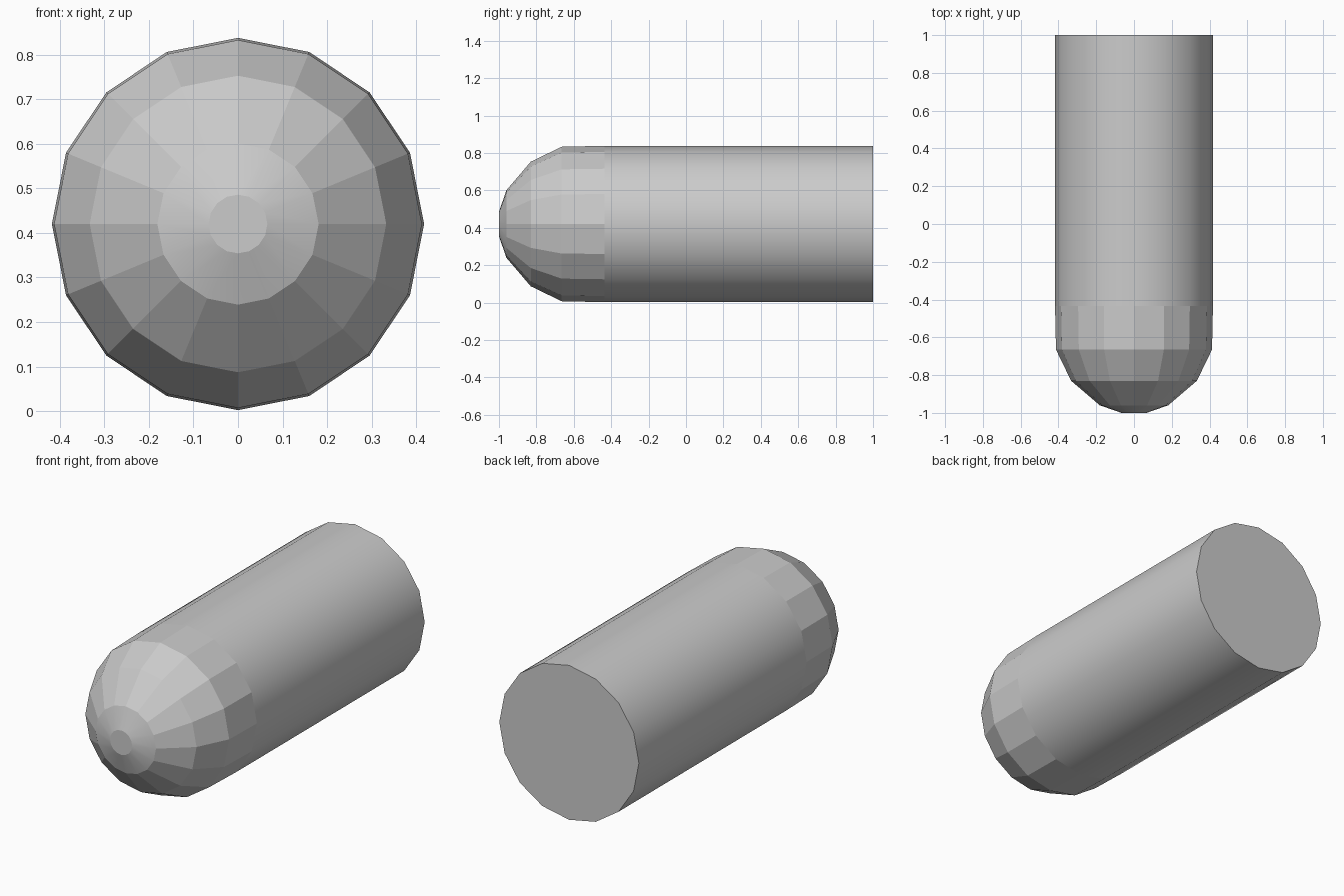
import bpy, bmesh
from math import sin, cos, pi

if "Cube" in bpy.data.objects:
    bpy.data.objects.remove(bpy.data.objects["Cube"])

SIDES = 16
CENTRE_Z = 0.42

# Profile from nose to flat back: (y, radius, smooth band after this ring)
PROFILE = [
    (-1.00, 0.066, True),
    (-0.96, 0.181, False),
    (-0.83, 0.333, False),
    (-0.665, 0.413, False),
    (-0.435, 0.418, True),
    (1.00, 0.418, True),
]

bm = bmesh.new()

# Lathed rings along y
rings = []
for y, r, _ in PROFILE:
    rings.append([bm.verts.new((r * sin(2 * pi * i / SIDES), y,
                                CENTRE_Z + r * cos(2 * pi * i / SIDES)))
                  for i in range(SIDES)])

# Bands between rings: faceted dome, smooth nose tip and smooth barrel
for k in range(len(rings) - 1):
    a, b = rings[k], rings[k + 1]
    for i in range(SIDES):
        j = (i + 1) % SIDES
        face = bm.faces.new((a[i], a[j], b[j], b[i]))
        face.smooth = PROFILE[k][2]

# Flat nose disc and flat back
bm.faces.new(rings[0])
bm.faces.new(rings[-1])
bmesh.ops.recalc_face_normals(bm, faces=bm.faces[:])

# Crisp edges around every ring
for ring in rings:
    for i in range(SIDES):
        bm.edges.get((ring[i], ring[(i + 1) % SIDES])).smooth = False

mesh = bpy.data.meshes.new("round_nosed_barrel")
bm.to_mesh(mesh)
bm.free()
obj = bpy.data.objects.new("round_nosed_barrel", mesh)
bpy.context.collection.objects.link(obj)
